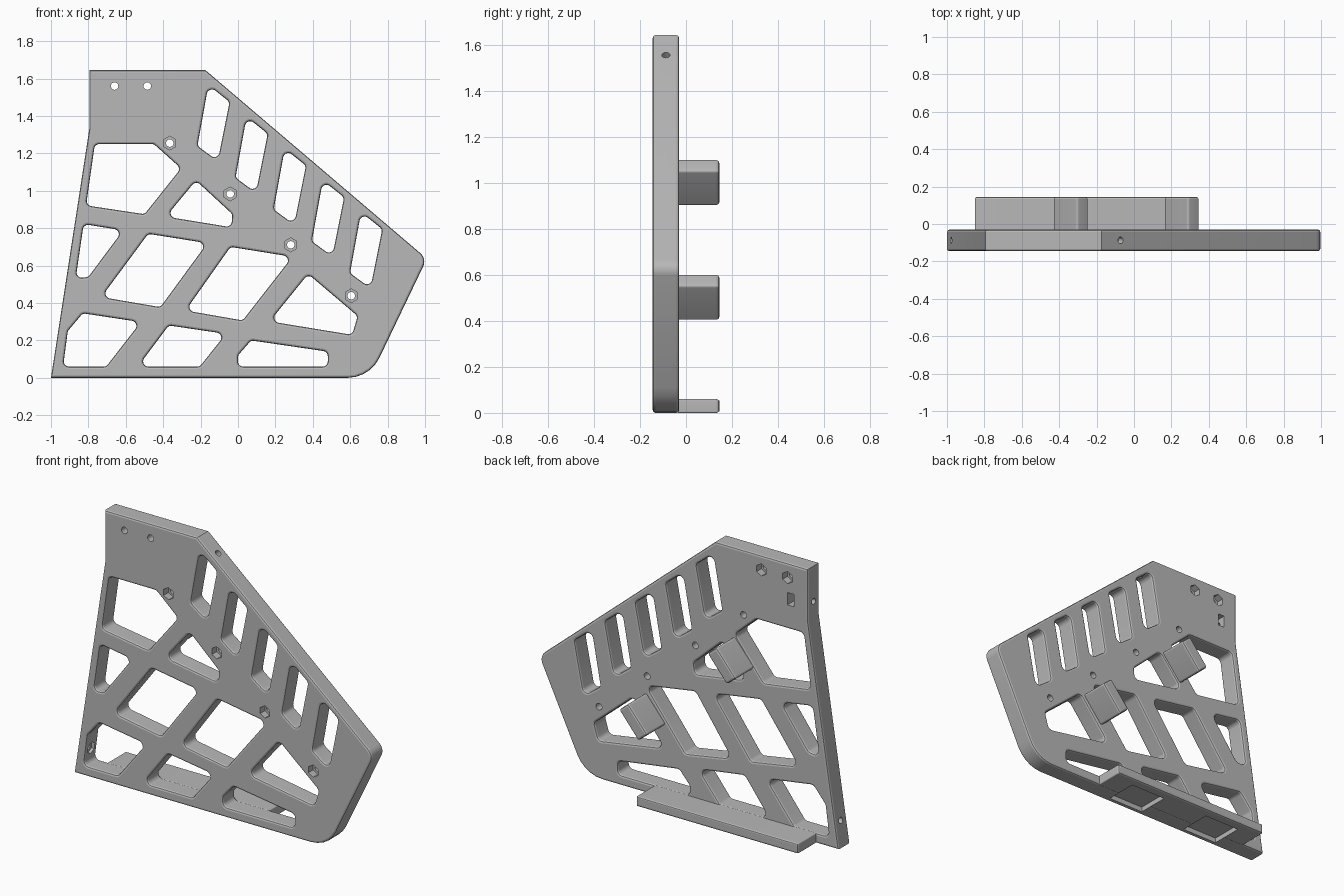
import bpy, bmesh, math
from mathutils import Vector, Matrix

cube = bpy.data.objects.get("Cube")
if cube:
    bpy.data.objects.remove(cube, do_unlink=True)

grey = bpy.data.materials.new("plain_grey")
grey.use_nodes = True
grey.diffuse_color = (0.48, 0.48, 0.48, 1)
grey.node_tree.nodes["Principled BSDF"].inputs["Base Color"].default_value = grey.diffuse_color

FRONT, BACK, REAR = -0.145, -0.03, 0.145
MID = (FRONT + BACK) / 2


def add_object(name, bm):
    mesh = bpy.data.meshes.new(name)
    bm.to_mesh(mesh)
    bm.free()
    mesh.materials.append(grey)
    obj = bpy.data.objects.new(name, mesh)
    bpy.context.collection.objects.link(obj)
    return obj


def rounded(points, radius, hole=False):
    """Round the corners of an x-z polygon; material stays on the left of the path."""
    pts = [(Vector(p[:2]), p[2] if len(p) > 2 else radius) for p in points]
    area = sum(a[0].cross(b[0]) for a, b in zip(pts, pts[1:] + pts[:1]))
    if (area > 0) == hole:
        pts.reverse()
    loop = []
    for i, (p, r) in enumerate(pts):
        if r == 0:
            loop.append(p)
            continue
        u = (pts[i - 1][0] - p).normalized()
        v = (pts[(i + 1) % len(pts)][0] - p).normalized()
        half = u.angle(v) / 2
        centre = p + (u + v).normalized() * r / math.sin(half)
        start = p + u * r / math.tan(half) - centre
        turn = math.pi - 2 * half
        sign = 1 if (-u).cross(v) > 0 else -1
        steps = max(2, math.ceil(turn / math.radians(14)))
        for k in range(steps + 1):
            loop.append(centre + Matrix.Rotation(sign * turn * k / steps, 2) @ start)
    return loop


def inset(loop, d):
    """Move a loop towards the material by d."""
    out = []
    for i, p in enumerate(loop):
        a = (p - loop[i - 1]).normalized()
        b = (loop[(i + 1) % len(loop)] - p).normalized()
        n, m = Vector((-a.y, a.x)), Vector((-b.y, b.x))
        out.append(p + (n + m) * d / (1 + n.dot(m)))
    return out


def slab(name, loops, y0, y1, b):
    """Plate with holes and rounded front and back edges."""
    bm = bmesh.new()
    levels = [(y0, b), (y0 + b * 0.3, b * 0.3), (y0 + b, 0),
              (y1 - b, 0), (y1 - b * 0.3, b * 0.3), (y1, b)]
    caps = [[], []]
    for loop in loops:
        rings = [[bm.verts.new((p.x, y, p.y)) for p in inset(loop, d)] for y, d in levels]
        n = len(loop)
        for lo, hi in zip(rings, rings[1:]):
            for i in range(n):
                j = (i + 1) % n
                bm.faces.new((lo[i], lo[j], hi[j], hi[i]))
        for cap, ring in zip(caps, (rings[0], rings[-1])):
            cap += [bm.edges.get((ring[i - 1], ring[i])) for i in range(n)]
    for cap in caps:
        bmesh.ops.triangle_fill(bm, edges=cap, use_beauty=True)
    bmesh.ops.recalc_face_normals(bm, faces=bm.faces[:])
    return add_object(name, bm)


def drill(bm, at, axis, radius, length, sides=20):
    turn = Vector(axis).to_track_quat("Z", "Y").to_matrix().to_4x4()
    bmesh.ops.create_cone(bm, cap_ends=True, segments=sides, radius1=radius, radius2=radius,
                          depth=length, matrix=Matrix.Translation(at) @ turn)


def box(bm, at, size):
    bmesh.ops.create_cube(bm, size=1, matrix=Matrix.Translation(at) @ Matrix.Diagonal((*size, 1)))


def cut(obj, cutter):
    mod = obj.modifiers.new("cut", "BOOLEAN")
    mod.operation, mod.solver, mod.object = "DIFFERENCE", "EXACT", cutter
    bpy.context.view_layer.objects.active = obj
    bpy.ops.object.modifier_apply(modifier=mod.name)


# Plate outline and its window openings
outline = [(-1, 0, 0), (0.705, 0, 0.19), (1.01, 0.637, 0.06),
           (-0.174, 1.645, 0), (-0.795, 1.645, 0), (-0.795, 1.33, 0)]
windows = [
    [(-.765, 1.25), (-.45, 1.25), (-.305, 1.12), (-.5, .875), (-.812, .922)],
    [(-.225, 1.055), (-.03, .875), (-.035, .805), (-.385, .862)],
    [(-.825, .822), (-.615, .788), (-.80, .54), (-.868, .53)],
    [(-.48, .77), (-.165, .72), (-.415, .378), (-.73, .432)],
    [(-.04, .70), (.29, .647), (.025, .307), (-.28, .36)],
    [(.375, .555), (.64, .33), (.61, .23), (.17, .302)],
    [(-.83, .345), (-.52, .298), (-.705, .06), (-.935, .06), (-.91, .25)],
    [(-.37, .28), (-.065, .235), (-.205, .06), (-.535, .06)],
    [(.07, .2), (.48, .14), (.48, .06), (0, .06), (0, .12)],
]
# Row of slots following the sloping edge
slot = [(-.158, 1.565), (-.045, 1.475), (-.108, 1.16), (-.217, 1.24)]
windows += [[(x + 0.204 * i, z - 0.17 * i) for x, z in slot] for i in range(5)]
loops = [rounded(outline, 0)] + [rounded(w, 0.028, True) for w in windows]
plate = slab("side_plate", loops, FRONT, BACK, 0.012)

# Shelf along the bottom of the back
shelf = slab("bottom_shelf", [rounded([(-.85, 0), (.235, 0), (.235, .06), (-.85, .06)], 0.006)],
             BACK - 0.015, REAR, 0.012)

# Two slanted support blocks on the back
parts = [plate, shelf]
tilt = Matrix.Rotation(math.radians(50), 2)
for name, centre in (("upper_block", (-.338, 1.003)), ("lower_block", (.255, .503))):
    corners = [Vector(centre) + tilt @ Vector(c)
               for c in ((-.1, -.04), (.1, -.04), (.1, .04), (-.1, .04))]
    parts.append(slab(name, [rounded(corners, 0.012)], BACK - 0.015, REAR, 0.012))

# Screw holes through the plate and in from its edges
slope = (0.647, 0, 0.762)
top_screws = [(-.66, 1.56), (-.485, 1.56)]
row_screws = [(-.365 + .3235 * i, 1.255 - .272 * i) for i in range(4)]
holes = bmesh.new()
for x, z in top_screws + row_screws:
    drill(holes, (x, MID, z), (0, 1, 0), 0.02, 0.3)
drill(holes, (-.07, MID, 1.56), slope, 0.018, 0.14)
drill(holes, (-.75, MID, 1.43), (1, 0, 0), 0.018, 0.16)
drill(holes, (-.96, MID, .15), (1, 0, 0), 0.018, 0.12)

# Hexagonal nut recesses
nuts = bmesh.new()
for x, z in row_screws:
    drill(nuts, (x, FRONT, z), (0, 1, 0), 0.037, 0.09, 6)
for x, z in top_screws:
    drill(nuts, (x, BACK, z), (0, 1, 0), 0.037, 0.09, 6)
drill(nuts, (-.11, MID, 1.512), slope, 0.036, 0.04, 6)
drill(nuts, (-.93, MID, .15), (1, 0, 0), 0.036, 0.03, 6)
box(nuts, (-.682, BACK - .03, 1.432), (.045, .11, .075))

# Shallow pockets under the shelf
pockets = bmesh.new()
for x in (-.59, -.035):
    box(pockets, (x, -.015, 0), (.24, .2, .06))

for name, bm, targets in (("hole_cutter", holes, [plate]), ("nut_cutter", nuts, [plate]),
                          ("pocket_cutter", pockets, [plate, shelf])):
    cutter = add_object(name, bm)
    cutter.hide_render = True
    for target in targets:
        cut(target, cutter)
    bpy.data.objects.remove(cutter, do_unlink=True)

# Smooth the round corners, keep the edges crisp
bpy.ops.object.select_all(action="DESELECT")
for part in parts:
    part.select_set(True)
bpy.context.view_layer.objects.active = plate
bpy.ops.object.shade_smooth_by_angle(angle=math.radians(20))
